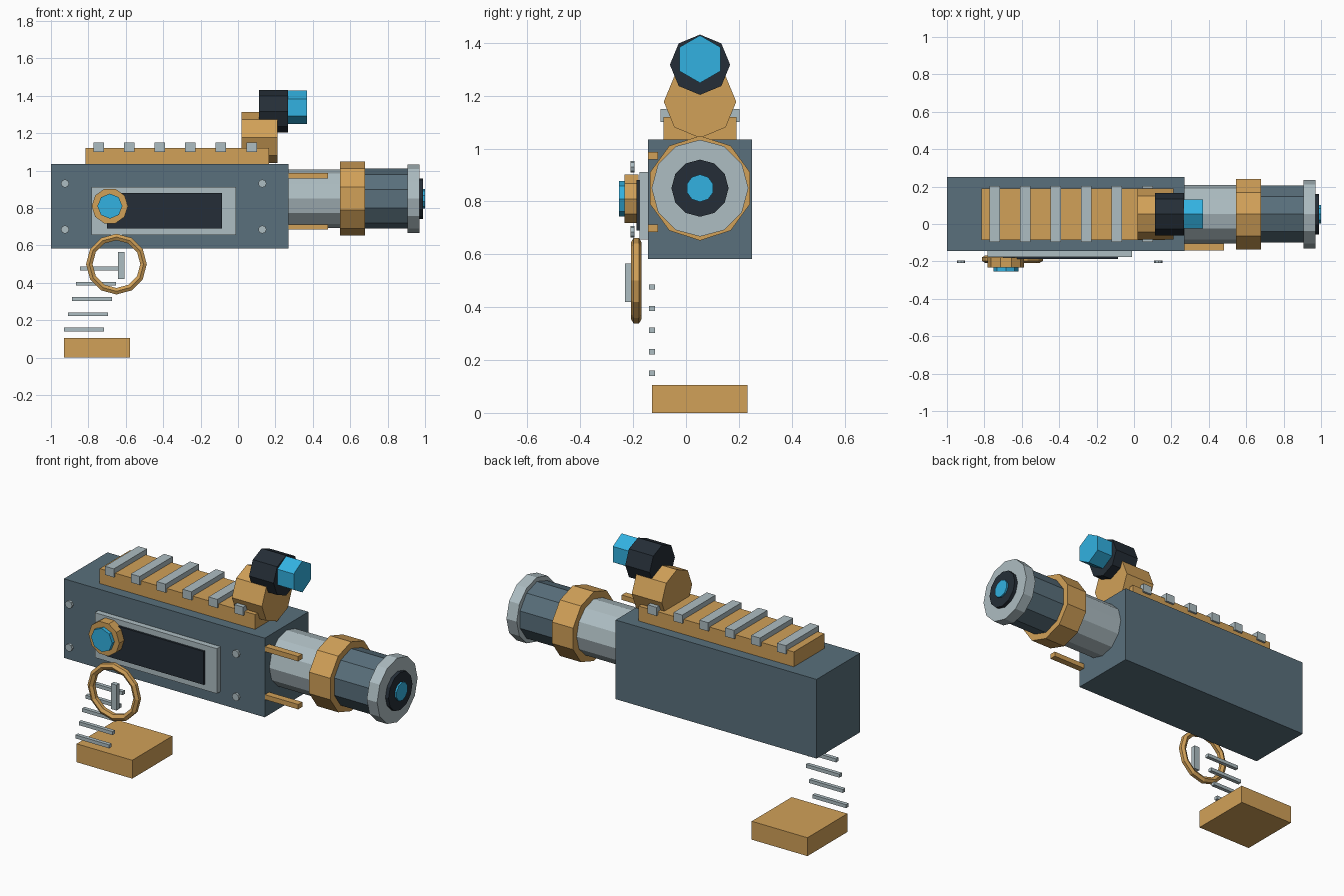
import bpy, bmesh
from math import pi
from mathutils import Matrix, Vector

if "Cube" in bpy.data.objects:
    bpy.data.objects.remove(bpy.data.objects["Cube"])


def material(name, rgb):
    m = bpy.data.materials.new(name)
    m.use_nodes = True
    m.diffuse_color = (*rgb, 1)
    m.node_tree.nodes["Principled BSDF"].inputs["Base Color"].default_value = (*rgb, 1)
    return m


SLATE = material("slate_blue", (0.10, 0.16, 0.20))
LIGHT = material("light_steel", (0.42, 0.51, 0.54))
DARK = material("dark_navy", (0.018, 0.027, 0.038))
GOLD = material("brass", (0.64, 0.355, 0.098))
CYAN = material("cyan_glow", (0.032, 0.44, 0.75))


def add(name, bm, mat):
    bmesh.ops.recalc_face_normals(bm, faces=bm.faces)
    mesh = bpy.data.meshes.new(name)
    bm.to_mesh(mesh)
    bm.free()
    mesh.materials.append(mat)
    obj = bpy.data.objects.new(name, mesh)
    bpy.context.collection.objects.link(obj)
    return obj


def box(name, mat, x, y, z):
    """Box from (min, max) pairs."""
    bm = bmesh.new()
    lo, hi = Vector((x[0], y[0], z[0])), Vector((x[1], y[1], z[1]))
    mid, size = (lo + hi) / 2, hi - lo
    bmesh.ops.create_cube(bm, size=1, matrix=Matrix.Translation(mid) @ Matrix.Diagonal((*size, 1)))
    return add(name, bm, mat)


def prism(name, mat, axis, span, centre, r, sides, turn=0.0):
    """Polygonal cylinder along x or y; centre gives the other two coordinates."""
    bm = bmesh.new()
    mid = sum(span) / 2
    if axis == "X":
        loc, rot = (mid, *centre), Matrix.Rotation(pi / 2, 4, "Y") @ Matrix.Rotation(pi / 2, 4, "Z")
    else:
        loc, rot = (centre[0], mid, centre[1]), Matrix.Rotation(pi / 2, 4, "X")
    bmesh.ops.create_cone(bm, cap_ends=True, segments=sides, radius1=r, radius2=r,
                          depth=span[1] - span[0],
                          matrix=Matrix.Translation(loc) @ rot @ Matrix.Rotation(turn, 4, "Z"))
    return add(name, bm, mat)


MID_Y = 0.053

# Main body and top rail
box("body", SLATE, (-1, 0.27), (-0.144, 0.25), (0.583, 1.035))
box("top_rail", GOLD, (-0.815, 0.167), (MID_Y - 0.138, MID_Y + 0.138), (1.035, 1.12))
for i in range(6):
    x = -0.745 + i * 0.1635
    box(f"rail_slat_{i + 1}", LIGHT, (x - 0.028, x + 0.028), (MID_Y - 0.15, MID_Y + 0.15), (1.10, 1.149))

# Barrel, built outward from the body
AXIS = (MID_Y, 0.85)
prism("barrel_sleeve", LIGHT, "X", (0.25, 0.56), AXIS, 0.156, 12)
prism("barrel_collar", GOLD, "X", (0.545, 0.678), AXIS, 0.198, 10)
prism("barrel_tube", SLATE, "X", (0.67, 0.92), AXIS, 0.16, 10)
prism("muzzle_flange", LIGHT, "X", (0.905, 0.97), AXIS, 0.183, 12)
prism("muzzle_lens_rim", DARK, "X", (0.96, 0.99), AXIS, 0.108, 12)
prism("muzzle_lens", CYAN, "X", (0.98, 1.0), AXIS, 0.052, 10)

# Guide bars beside the barrel
for name, z in (("upper", 0.972), ("lower", 0.698)):
    box(f"{name}_guide_bar", GOLD, (0.26, 0.48), (-0.143, -0.105), (z - 0.014, z + 0.014))

# Sight on the rail
prism("sight_mount", GOLD, "X", (0.02, 0.21), (MID_Y, 1.177), 0.137, 8)
prism("sight_housing", DARK, "X", (0.113, 0.267), (MID_Y, 1.317), 0.114, 8)
prism("sight_lens", CYAN, "X", (0.116, 0.37), (MID_Y, 1.338), 0.09, 6)

# Side panel, screen and dial
box("side_panel", LIGHT, (-0.782, -0.01), (-0.176, -0.14), (0.655, 0.912))
box("screen", DARK, (-0.70, -0.085), (-0.188, -0.17), (0.69, 0.88))
DIAL = (-0.685, 0.81)
prism("dial", GOLD, "Y", (-0.232, -0.18), DIAL, 0.097, 10, pi / 10)
prism("dial_button", CYAN, "Y", (-0.253, -0.22), DIAL, 0.067, 8)

# Panel bolts
for side, x in (("rear", -0.925), ("fore", 0.13)):
    for level, z in (("low", 0.685), ("high", 0.931)):
        prism(f"bolt_{side}_{level}", LIGHT, "Y", (-0.209, -0.194), (x, z), 0.022, 8)

# Trigger guard ring: a hexagonal section spun around y
bm = bmesh.new()
centre = Vector((-0.65, -0.188, 0.5))
section = bmesh.ops.create_circle(
    bm, segments=6, radius=0.02,
    matrix=Matrix.Translation(centre + Vector((0.145, 0, 0))))
edges = list(bm.edges)
bmesh.ops.spin(bm, geom=edges + section["verts"], cent=centre, axis=(0, 1, 0),
               angle=2 * pi, steps=12, use_merge=True)
bmesh.ops.remove_doubles(bm, verts=bm.verts, dist=0.0005)
add("trigger_guard", bm, GOLD)
box("trigger", LIGHT, (-0.641, -0.607), (-0.23, -0.205), (0.42, 0.565))

# Slanted row of grip ribs above the base
for i in range(5):
    x, z = -0.845 - i * 0.0212, 0.476 - i * 0.0815
    box(f"grip_rib_{i + 1}", LIGHT, (x, x + 0.213), (-0.14, -0.118), (z - 0.01, z + 0.01))
box("grip_base", GOLD, (-0.93, -0.578), (-0.129, 0.232), (0, 0.105))
